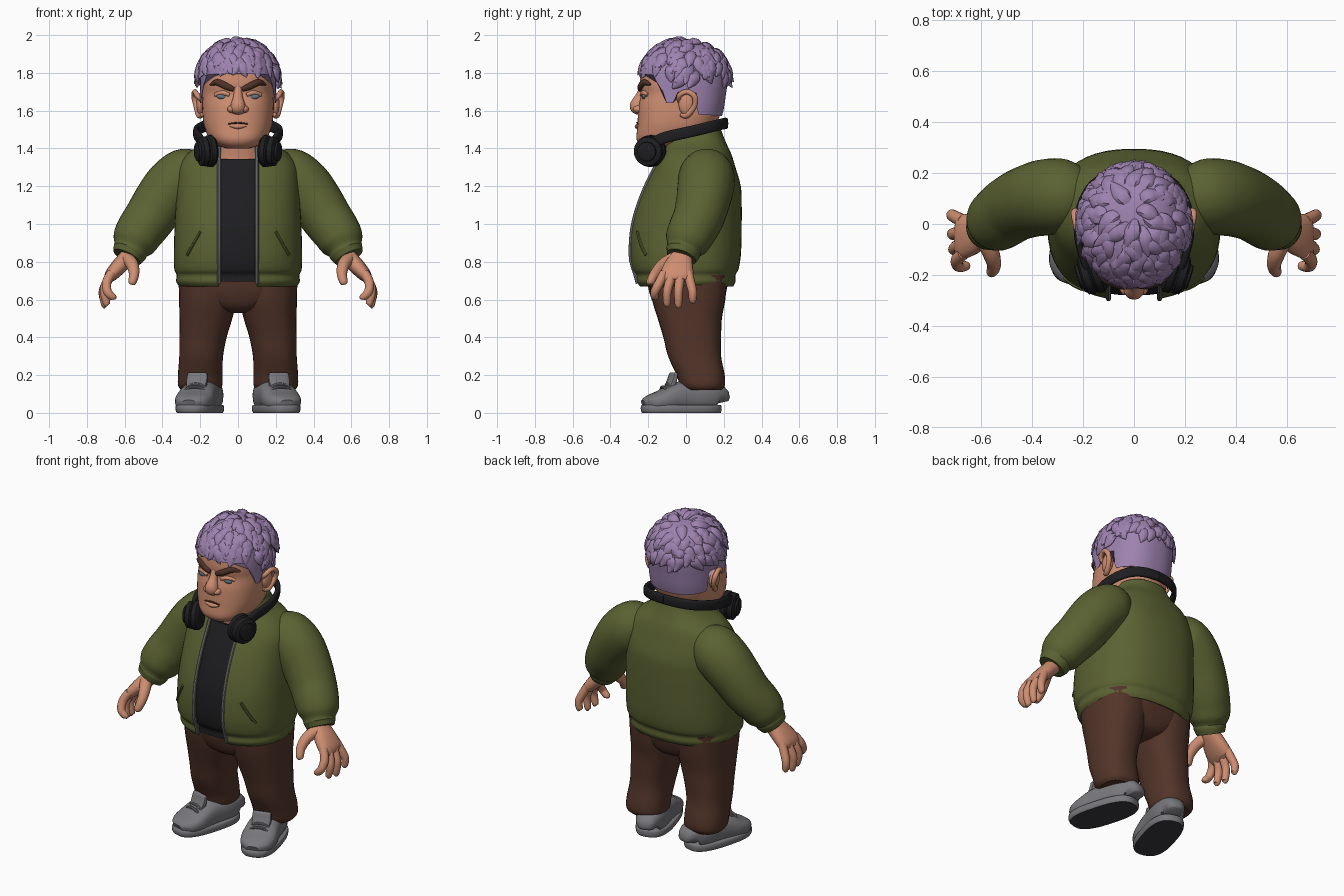
import bpy, bmesh, math, random
from mathutils import Vector, Matrix

random.seed(4)
if "Cube" in bpy.data.objects:
    bpy.data.objects.remove(bpy.data.objects["Cube"])
X, Y, Z = Vector((1, 0, 0)), Vector((0, 1, 0)), Vector((0, 0, 1))


def material(name, *rgb):
    m = bpy.data.materials.new(name)
    m.use_nodes = True
    m.diffuse_color = (*rgb, 1)
    m.node_tree.nodes["Principled BSDF"].inputs["Base Color"].default_value = (*rgb, 1)
    return m


SKIN = material("skin", .62, .27, .165)
HAIR = material("purple_hair", .34, .225, .43)
OLIVE = material("olive_cloth", .105, .122, .032)
BLACK = material("black", .013, .013, .015)
ZIP = material("zip_grey", .2, .2, .21)
BROWN = material("brown_trousers", .085, .035, .022)
SHOE = material("shoe_grey", .19, .19, .205)
SOLE = material("sole_dark", .045, .045, .05)
BROW = material("dark_brown", .075, .032, .02)
EYE = material("eye_blue", .13, .19, .25)


def spline(rows, n=4):
    """Smooth rows of numbers with a Catmull-Rom curve."""
    out = []
    for i in range(len(rows) - 1):
        quad = [rows[max(i - 1, 0)], rows[i], rows[i + 1], rows[min(i + 2, len(rows) - 1)]]
        for k in range(n):
            t = k / n
            out.append([b + .5 * t * (c - a + t * (2*a - 5*b + 4*c - d + t * (3*(b - c) + d - a)))
                        for a, b, c, d in zip(*quad)])
    return out + [list(rows[-1])]


def unit(a, p):
    """Point on a unit superellipse."""
    return [math.copysign(abs(f(a)) ** (2 / p), f(a)) for f in (math.cos, math.sin)]


def angles(segs):
    return [2 * math.pi * k / segs for k in range(segs)]


def build(name, shells, mat, mirror=False, caps=True, xf=None):
    """Join ring stacks into one smooth object."""
    bm = bmesh.new()
    for rings in shells:
        vs = [[bm.verts.new(p) for p in r] for r in rings]
        n = len(vs[0])
        for a, b in zip(vs, vs[1:]):
            for k in range(n):
                bm.faces.new((a[k], a[(k + 1) % n], b[(k + 1) % n], b[k]))
        if caps:
            bm.faces.new(vs[0][::-1])
            bm.faces.new(vs[-1])
    bmesh.ops.recalc_face_normals(bm, faces=bm.faces)
    for f in bm.faces:
        f.smooth = True
    me = bpy.data.meshes.new(name)
    bm.to_mesh(me)
    bm.free()
    if xf:
        me.transform(xf)
    me.set_sharp_from_angle(angle=math.radians(40))
    me.materials.append(mat)
    ob = bpy.data.objects.new(name, me)
    bpy.context.collection.objects.link(ob)
    if mirror:
        ob.modifiers.new("mirror", 'MIRROR').use_mirror_merge = False
    return ob


def loft(rows, n=4, segs=48, p=2.4):
    """Horizontal rings from rows of z, half width, front y, back y, centre x."""
    rings = []
    for z, hw, yf, yb, *cx in spline(rows, n):
        pts = [unit(a, p) for a in angles(segs)]
        rings.append([Vector(((cx[0] if cx else 0) + hw * c, (yf + yb) / 2 + (yb - yf) / 2 * s, z))
                      for c, s in pts])
    return rings


def tube(rows, ref=Y, n=4, segs=16, p=2):
    """Rings along a path of x, y, z and one or two radii."""
    rows = spline(rows, n)
    pts = [Vector(r[:3]) for r in rows]
    rings = []
    for i, r in enumerate(rows):
        t = (pts[min(i + 1, len(pts) - 1)] - pts[max(i - 1, 0)]).normalized()
        u = t.cross(ref).normalized()
        v = u.cross(t)
        rings.append([pts[i] + u * r[3] * c + v * r[-1] * s
                      for c, s in (unit(a, p) for a in angles(segs))])
    return rings


def ball(c, r):
    lats = [math.pi * (k / 12 - .5) * .98 for k in range(13)]
    return [[Vector((c[0] + r[0] * math.cos(l) * math.cos(a), c[1] + r[1] * math.cos(l) * math.sin(a),
                     c[2] + r[2] * math.sin(l))) for a in angles(20)] for l in lats]


def row_at(rows, z):
    dense = spline(rows, 4)
    for a, b in zip(dense, dense[1:]):
        if z <= b[0]:
            t = max(0, (z - a[0]) / (b[0] - a[0]))
            return [i + (j - i) * t for i, j in zip(a, b)]
    return dense[-1]


def front_y(rows, x, z, p=2.4):
    _, hw, yf, yb = row_at(rows, z)[:4]
    return (yf + yb) / 2 - (yb - yf) / 2 * max(0, 1 - abs(x / hw) ** p) ** (1 / p)


# Jacket body, cut open down the front
torso = [(.67, .31, -.25, .25), (.695, .327, -.268, .262), (.73, .325, -.268, .262),
         (.76, .337, -.288, .278), (.83, .34, -.3, .29), (.92, .338, -.298, .294),
         (1.0, .335, -.288, .295), (1.1, .33, -.26, .295), (1.2, .325, -.22, .29),
         (1.3, .315, -.17, .262), (1.37, .27, -.135, .24), (1.42, .2, -.115, .217),
         (1.46, .16, -.11, .2), (1.5, .148, -.105, .185)]
jacket = build("jacket_body", [loft(torso)], OLIVE, caps=False)
bm = bmesh.new()
bm.from_mesh(jacket.data)
for x in (-.1, .1):
    bmesh.ops.bisect_plane(bm, geom=bm.verts[:] + bm.edges[:] + bm.faces[:], plane_co=(x, 0, 0), plane_no=X)
gap = [f for f in bm.faces if abs(f.calc_center_median().x) < .1 and f.calc_center_median().y < 0]
bmesh.ops.delete(bm, geom=gap, context='FACES')
bm.to_mesh(jacket.data)
bm.free()
solid = jacket.modifiers.new("thickness", 'SOLIDIFY')
solid.thickness, solid.offset = .02, -1

# Zips, pocket welts and shirt
zs = [.685 + .06 * k for k in range(13)]
build("zip_edges", [tube([(.1, front_y(torso, .1, z), z, .01) for z in zs], X, 2, 8)], ZIP, True)
welt = [(.2 + .014 * k, .96 - .025 * k) for k in range(6)]
build("pocket_welts", [tube([(x, front_y(torso, x, z), z, .009) for x, z in welt], X, 2, 8)], OLIVE, True)
shirt = [(z, hw - .025, yf + .02, yb - .025) for z, hw, yf, yb in torso[1:9]]
build("shirt", [loft(shirt + [(1.28, .27, -.16, .23), (1.345, .2, -.125, .2)])], BLACK)

# Sleeves with cuffs
sleeve = [(.2, .11, 1.28, .11), (.27, .11, 1.26, .145), (.345, .105, 1.2, .15), (.41, .09, 1.12, .143),
          (.47, .065, 1.03, .135), (.52, .03, .96, .128), (.55, .005, .905, .118),
          (.567, -.01, .868, .094), (.574, -.015, .852, .092), (.588, -.025, .825, .08)]
build("sleeves", [tube(sleeve, segs=32)], OLIVE, True)

# Hands
hand = [tube([(.56, -.01, .87, .045, .052), (.59, -.025, .82, .044, .06), (.635, -.04, .77, .042, .08),
              (.675, -.05, .725, .034, .088), (.69, -.05, .7, .02, .075)], p=2.4)]
for y0, y1, x1, z1 in ((-.115, -.165, .66, .6), (-.075, -.1, .695, .568), (-.03, -.04, .705, .562), (.012, .035, .71, .585)):
    hand.append(tube([(.67, y0, .74, .025), (.695, (y0 + y1) / 2, .69, .025), ((x1 + .72) / 2, y1, .64, .023),
                      (x1, y1, z1 + .01, .019), (x1 - .005, y1, z1, .008)], segs=12))
hand.append(tube([(.59, -.06, .82, .035), (.56, -.12, .785, .033), (.55, -.165, .735, .027),
                  (.56, -.19, .69, .021), (.563, -.193, .678, .008)], segs=12))
build("hands", hand, SKIN, True)

# Trousers
leg = [(.12, .1, 0, .185, .2), (.145, .117, -.03, .205, .2), (.2, .118, -.05, .205, .2),
       (.3, .116, -.095, .186, .195), (.4, .125, -.12, .186, .185), (.5, .14, -.15, .19, .17),
       (.6, .152, -.18, .208, .16), (.73, .155, -.2, .22, .16)]
build("trouser_legs", [loft(leg, segs=32)], BROWN, True)
build("trouser_hips", [loft([(.53, .05, -.1, .12), (.56, .18, -.16, .18), (.64, .305, -.195, .213),
                             (.75, .31, -.21, .23)])], BROWN)

# Shoes, turned outwards
turn = Matrix.Translation((.195, 0, 0)) @ Matrix.Rotation(.28, 4, 'Z')
upper = [(.185, .1, .04), (.172, .15, .07), (.1, .17, .09), (0, .17, .093), (-.06, .158, .098),
         (-.13, .122, .103), (-.195, .095, .085), (-.23, .07, .04)]
shoe = [tube([(0, y, h / 2 + .005, hw, h / 2 - .005) for y, h, hw in upper], Z, segs=24, p=2.7)]
shoe.append(tube([(0, -.1, .12, .02, .05), (0, -.078, .17, .018, .058), (0, -.07, .205, .014, .055),
                  (0, -.068, .213, .006, .045)], X, p=3))
for y, z in ((-.075, .16), (-.1, .148), (-.125, .134)):
    shoe.append(tube([(-.07, y + .01, z - .035, .008), (-.04, y, z - .005, .008), (0, y - .004, z + .004, .008),
                      (.04, y, z - .005, .008), (.07, y + .01, z - .035, .008)], Z, segs=8))
build("shoe_uppers", shoe, SHOE, True, xf=turn)
soles = build("shoe_soles", [loft([(0, .1, -.236, .186), (.012, .106, -.243, .19), (.036, .106, -.243, .19),
                                   (.042, .1, -.236, .186)], 2, p=2.7)], SHOE, True, xf=turn)
soles.data.materials.append(SOLE)
for f in soles.data.polygons:
    f.material_index = int(f.normal.z < -.8)

# Neck and head
build("neck", [loft([(1.25, .15, -.11, .17), (1.34, .145, -.112, .17), (1.4, .14, -.12, .16),
                     (1.48, .145, -.13, .155), (1.57, .15, -.12, .17)])], SKIN)
head = [(1.4, .06, -.2, 0), (1.415, .105, -.24, .05), (1.45, .15, -.262, .11), (1.51, .177, -.258, .15),
        (1.57, .187, -.255, .178), (1.63, .19, -.25, .192), (1.69, .189, -.237, .2), (1.74, .189, -.245, .208),
        (1.81, .184, -.238, .212), (1.87, .165, -.21, .19), (1.92, .125, -.15, .14), (1.95, .06, -.08, .07)]
build("head", [loft(head)], SKIN)


def on_face(pts, out=0):
    return [(x, front_y(head, x, z) - out, z, *r) for x, z, *r in pts]


# Face
build("nose", [tube([(0, -.225, 1.735, .016, .02), (0, -.24, 1.68, .025, .024), (0, -.258, 1.625, .04, .04),
                     (0, -.25, 1.595, .026, .036), (0, -.245, 1.585, .01, .02)], X)], SKIN)
build("nostrils", [ball((.033, -.25, 1.608), (.024, .03, .02))], SKIN, True)
build("eyes", [ball((.083, front_y(head, .083, 1.675) + .004, 1.675), (.03, .012, .015))], EYE, True)
build("eyelids", [tube(on_face([(.045, 1.683, .01), (.083, 1.695, .013), (.122, 1.683, .01)]), Z, segs=10)], SKIN, True)
build("eyebrows", [tube(on_face([(.022, 1.712, .011, .012), (.06, 1.728, .014, .018), (.11, 1.75, .014, .017),
                                 (.145, 1.738, .008, .006)], .004), Z)], BROW, True)
build("lower_lip", [tube(on_face([(-.045, 1.522, .006), (0, 1.517, .014), (.045, 1.522, .006)]), Z)], SKIN)
build("mouth_line", [tube(on_face([(-.052, 1.53, .003), (0, 1.536, .005), (.052, 1.53, .003)], .002), Z)], BROW)

# Ears
rim = [(.185, -.035, 1.65, .012), (.215, -.035, 1.68, .014), (.228, .005, 1.7, .014), (.233, .045, 1.675, .015),
       (.222, .045, 1.625, .014), (.205, .005, 1.575, .016), (.19, -.025, 1.58, .012)]
build("ears", [ball((.198, .003, 1.635), (.022, .042, .06)), tube(rim, X, segs=10)], SKIN, True)

# Cropped hair with sideburns and nape
line = [(-.3, 1.8), (-.17, 1.79), (-.125, 1.71), (-.095, 1.64), (-.06, 1.64), (-.045, 1.7), (.045, 1.7),
        (.065, 1.58), (.3, 1.565)]


def hairline(y):
    for (a, p), (b, q) in zip(line, line[1:]):
        if y <= b:
            return p + (q - p) * (y - a) / (b - a)


def scalp(a, t):
    c, s = unit(a, 2.4)
    low = hairline(.205 * s - .02 if s > 0 else .225 * s - .02)
    z, hw, yf, yb = row_at(head, low + (1.95 - low) * t)
    return Vector(((hw + .012) * c, (yf + yb) / 2 + ((yb - yf) / 2 + .012) * s, z + .01 * t))


build("cropped_hair", [[[scalp(a, k / 14) for a in angles(96)] for k in range(15)]], HAIR)

# Pointed locks flowing out from the crown
crown = Matrix.Rotation(-.3, 3, 'X')


def dome(az, polar, lift):
    d = crown @ Vector((math.sin(polar) * math.cos(az), math.sin(polar) * math.sin(az), math.cos(polar)))
    return Vector((0, -.006, 1.765)) + Vector((.2 * d.x, .222 * d.y, .197 * d.z)) * (1 + lift)


locks, count = [], 260
for i in range(count):
    polar = math.acos(1 - 1.5 * (i + .5) / count) + random.uniform(-.06, .06)
    az, sway = i * 2.39996, random.uniform(-.3, .3)
    reach, rise = random.uniform(.42, .58), random.uniform(.08, .18)
    steps = [(0, -.04, .014, .01), (.35, .07, .032, .018), (.7, .09, .026, .014), (1, rise, .002, .002)]
    path = [(*dome(az + sway * t / max(.5, math.sin(polar)), polar + reach * t, h), thick, wide)
            for t, h, wide, thick in steps]
    tip = path[-1]
    if tip[2] > (1.765 if tip[1] < -.1 else 1.71):
        normal = dome(az, polar + reach / 2, 1) - dome(az, polar + reach / 2, 0)
        locks.append(tube([(x, y, z, wide, thick) for x, y, z, thick, wide in path], normal, 3, 8))
build("hair_locks", locks, HAIR)

# Headphones resting round the neck
band = [(.18, -.19, 1.42), (.205, -.12, 1.455), (.222, -.04, 1.475), (.218, .05, 1.495), (.175, .145, 1.518),
        (.1, .195, 1.53), (0, .21, 1.533)]
build("headphone_band", [tube([(*p, .014, .03) for p in band], Z, p=3)], BLACK, True)
axis, mid = Vector((.95, -.3, -.05)), Vector((.17, -.195, 1.385))
cup = [(-.05, .045), (-.048, .07), (-.035, .084), (-.01, .084), (-.002, .074), (.004, .08), (.03, .076),
       (.038, .062), (.039, .052), (.05, .05), (.054, .042)]
build("headphone_cups", [tube([(*(mid + axis * d), r) for d, r in cup], Z, 1, 32)], BLACK, True)
